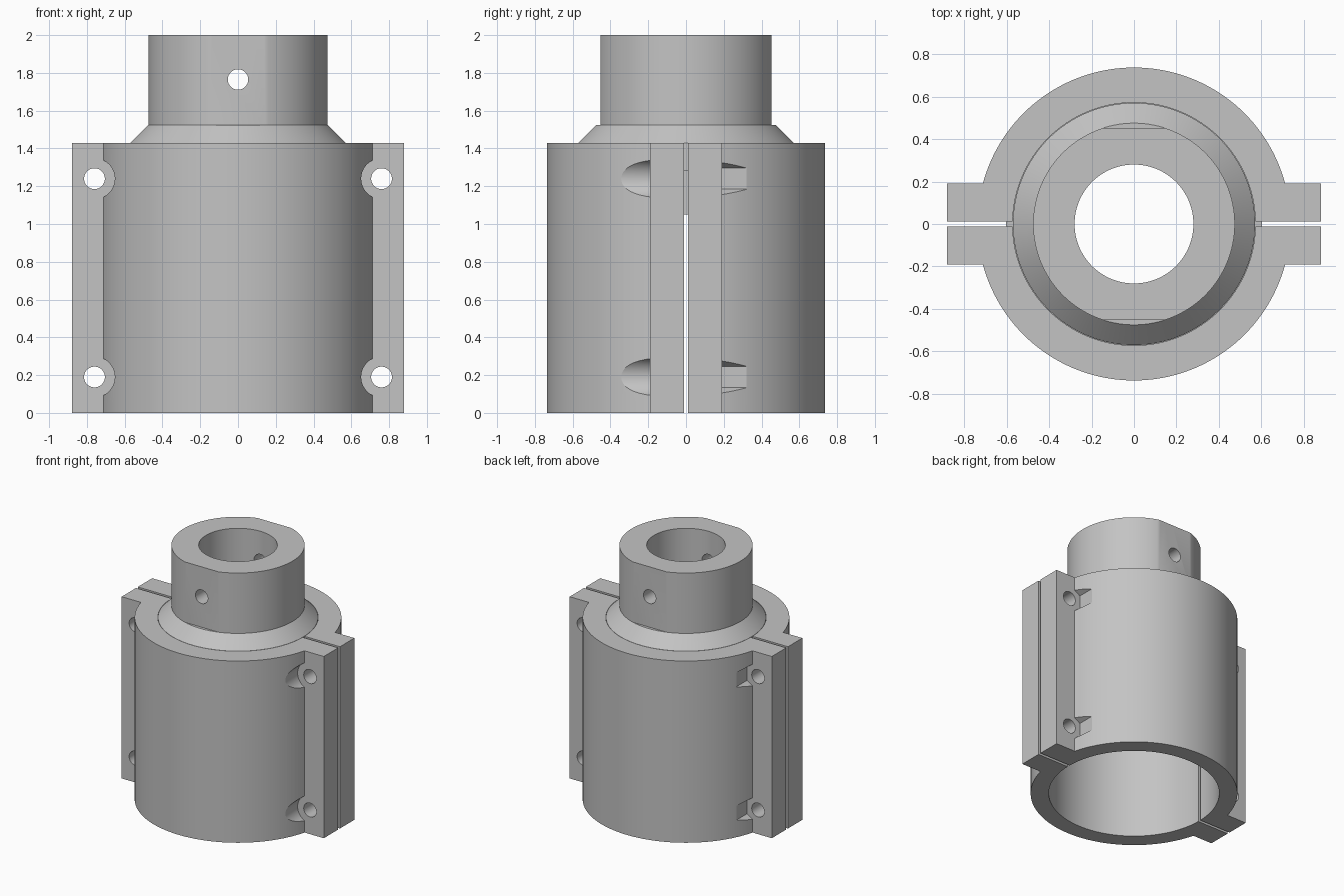
import bpy, bmesh, math
from mathutils import Matrix

if "Cube" in bpy.data.objects:
    bpy.data.objects.remove(bpy.data.objects["Cube"])

HEIGHT, OUTER, BORE, NECK = 1.43, 0.737, 0.608, 0.572
FLANGE_X, FLANGE_Y, GAP = 0.88, 0.19, 0.011
BOLT_X, BOLT_Z = 0.76, (0.19, 1.24)

metal = bpy.data.materials.new("plain grey")
metal.use_nodes = True
grey = (0.55, 0.55, 0.55, 1)
metal.diffuse_color = grey
metal.node_tree.nodes["Principled BSDF"].inputs["Base Color"].default_value = grey


def add_object(name, bm):
    bmesh.ops.recalc_face_normals(bm, faces=bm.faces[:])
    mesh = bpy.data.meshes.new(name)
    bm.to_mesh(mesh)
    bm.free()
    ob = bpy.data.objects.new(name, mesh)
    bpy.context.scene.collection.objects.link(ob)
    mesh.materials.append(metal)
    return ob


def cylinder(name, radius, start, end, axis="Z", x=0, z=0, sides=48, turn=0):
    """Cylinder from start to end along Z or Y."""
    bm = bmesh.new()
    bmesh.ops.create_cone(bm, cap_ends=True, segments=sides, radius1=radius,
                          radius2=radius, depth=abs(end - start))
    place = Matrix.Translation((0, 0, (start + end) / 2)) @ Matrix.Rotation(turn, 4, "Z")
    if axis == "Y":
        place = Matrix.Translation((x, 0, z)) @ Matrix.Rotation(-math.pi / 2, 4, "X") @ place
    bm.transform(place)
    return add_object(name, bm)


def box(name, low, high):
    bm = bmesh.new()
    bmesh.ops.create_cube(bm, size=1)
    for v in bm.verts:
        v.co = [lo if c < 0 else hi for c, lo, hi in zip(v.co, low, high)]
    return add_object(name, bm)


def lathe(name, profile, sides=128):
    """Revolve a closed (radius, z) profile into a ring."""
    bm = bmesh.new()
    rings = []
    for i in range(sides):
        a = 2 * math.pi * i / sides
        rings.append([bm.verts.new((r * math.cos(a), r * math.sin(a), z)) for r, z in profile])
    n = len(profile)
    for i, ring in enumerate(rings):
        after = rings[(i + 1) % sides]
        for j in range(n):
            k = (j + 1) % n
            bm.faces.new((ring[j], after[j], after[k], ring[k]))
    return add_object(name, bm)


def cut(ob, cutters):
    """Subtract the cutters, then smooth the curved faces."""
    for cutter in cutters:
        mod = ob.modifiers.new("cut", "BOOLEAN")
        mod.operation, mod.solver, mod.object = "DIFFERENCE", "EXACT", cutter
    graph = bpy.context.evaluated_depsgraph_get()
    mesh = bpy.data.meshes.new_from_object(ob.evaluated_get(graph))
    ob.modifiers.clear()
    ob.data = mesh
    for cutter in cutters:
        bpy.data.objects.remove(cutter)
    bpy.ops.object.select_all(action="DESELECT")
    ob.select_set(True)
    bpy.context.view_layer.objects.active = ob
    bpy.ops.object.shade_smooth_by_angle(angle=math.radians(25))


def clamp_half(name, side, pocket_sides, pocket_radius):
    # Half-round outline with a flange at each end
    first = math.asin(FLANGE_Y / OUTER)
    steps = 64
    outline = [(FLANGE_X, GAP), (FLANGE_X, FLANGE_Y)]
    for i in range(steps + 1):
        a = first + (math.pi - 2 * first) * i / steps
        outline.append((OUTER * math.cos(a), OUTER * math.sin(a)))
    outline += [(-FLANGE_X, FLANGE_Y), (-FLANGE_X, GAP)]
    bm = bmesh.new()
    base = bm.faces.new([bm.verts.new((x, side * y, 0)) for x, y in outline])
    top = bmesh.ops.extrude_face_region(bm, geom=[base])["geom"]
    bmesh.ops.translate(bm, vec=(0, 0, HEIGHT),
                        verts=[g for g in top if isinstance(g, bmesh.types.BMVert)])
    half = add_object(name, bm)

    # Stepped bore, bolt holes and bolt head or nut pockets
    cutters = [cylinder("bore", BORE, -0.5, 1.29, sides=128),
               cylinder("neck_bore", NECK, 1.2, 2, sides=128)]
    for x in (-BOLT_X, BOLT_X):
        for z in BOLT_Z:
            cutters.append(cylinder("bolt_hole", 0.055, -1, 1, "Y", x, z))
            cutters.append(cylinder("pocket", pocket_radius, side * FLANGE_Y, side * 1,
                                    "Y", x, z, pocket_sides))
    cut(half, cutters)


clamp_half("front_clamp", -1, 48, 0.108)
clamp_half("back_clamp", 1, 6, 0.112)

# Hub with a captured flange, conical shoulder, two flats and a cross hole
hub = lathe("hub", [(0.28, 1.05), (0.602, 1.05), (0.602, 1.285), (0.57, 1.285),
                    (0.57, 1.43), (0.475, 1.525), (0.475, 2), (0.28, 2)])
cut(hub, [box("front_flat", (-1, -1, 1.525), (1, -0.452, 3)),
          box("back_flat", (-1, 0.452, 1.525), (1, 1, 3)),
          cylinder("cross_hole", 0.054, -1, 1, "Y", 0, 1.765)])
